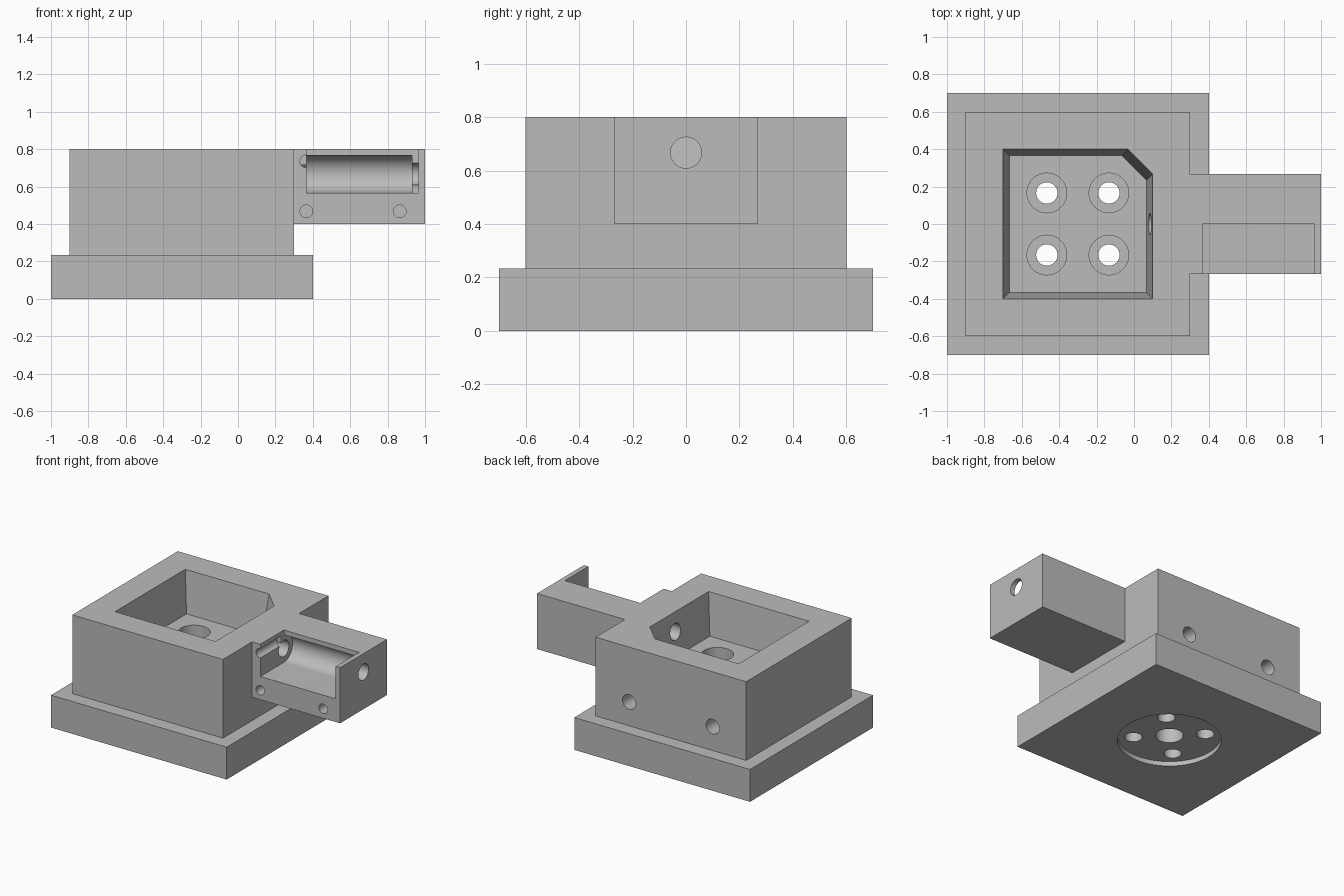
import bpy, bmesh
from math import sin, cos, pi
from mathutils import Vector

cube = bpy.data.objects.get("Cube")
if cube:
    bpy.data.objects.remove(cube, do_unlink=True)

grey = bpy.data.materials.new("plain grey")
grey.use_nodes = True
grey.diffuse_color = (0.5, 0.5, 0.5, 1)
grey.node_tree.nodes["Principled BSDF"].inputs["Base Color"].default_value = (0.5, 0.5, 0.5, 1)


def loft(name, lower, upper):
    """Solid between two matching outlines."""
    bm = bmesh.new()
    a = [bm.verts.new(p) for p in lower]
    b = [bm.verts.new(p) for p in upper]
    bm.faces.new(a)
    bm.faces.new(b)
    n = len(a)
    for i in range(n):
        j = (i + 1) % n
        bm.faces.new((a[i], a[j], b[j], b[i]))
    bmesh.ops.recalc_face_normals(bm, faces=bm.faces)
    mesh = bpy.data.meshes.new(name)
    bm.to_mesh(mesh)
    bm.free()
    mesh.materials.append(grey)
    obj = bpy.data.objects.new(name, mesh)
    bpy.context.collection.objects.link(obj)
    return obj


def box(name, x, y, z):
    ring = [(x[0], y[0]), (x[1], y[0]), (x[1], y[1]), (x[0], y[1])]
    return loft(name, [(*p, z[0]) for p in ring], [(*p, z[1]) for p in ring])


def rod(name, start, end, radius, sides=48):
    """Cylinder between two points along one of the main axes."""
    start, end = Vector(start), Vector(end)
    axis = (end - start).normalized()
    u = axis.orthogonal().normalized()
    v = axis.cross(u)
    ring = [(u * cos(2 * pi * i / sides) + v * sin(2 * pi * i / sides)) * radius
            for i in range(sides)]
    return loft(name, [start + r for r in ring], [end + r for r in ring])


def combine(target, tool, operation="DIFFERENCE"):
    mod = target.modifiers.new("combine", "BOOLEAN")
    mod.operation, mod.solver, mod.object = operation, "EXACT", tool
    bpy.ops.object.select_all(action="DESELECT")
    bpy.context.view_layer.objects.active = target
    target.select_set(True)
    bpy.ops.object.modifier_apply(modifier=mod.name)
    bpy.data.objects.remove(tool, do_unlink=True)


# Solid: base plate, main block and side arm
CX = -0.3
housing = box("mount_housing", (-1, 0.4), (-0.7, 0.7), (0, 0.233))
combine(housing, box("block", (-0.9, 0.3), (-0.6, 0.6), (0.1, 0.8)), "UNION")
combine(housing, box("arm", (0.2, 1), (-0.267, 0.267), (0.4, 0.8)), "UNION")


# Tapered pocket with one clipped corner
def pocket_outline(z, inset):
    h = 0.4 - inset
    clip = 0.132
    ring = [(-h, -h), (h, -h), (h, h - clip), (h - clip, h), (-h, h)]
    return [(CX + px, py, z) for px, py in ring]


slope = 0.0333 / 0.3
combine(housing, loft("pocket", pocket_outline(0.5, 0.0333),
                      pocket_outline(0.9, -0.1 * slope)))

# Round recess and blind centre hole underneath
combine(housing, rod("recess", (CX, 0, -0.1), (CX, 0, 0.0333), 0.337, 96))
combine(housing, rod("centre_hole", (CX, 0, -0.1), (CX, 0, 0.25), 0.09))

# Four counterbored screw holes
for sx in (-1, 1):
    for sy in (-1, 1):
        x, y = CX + sx * 0.166, sy * 0.166
        combine(housing, rod("counterbore", (x, y, 0.133), (x, y, 0.6), 0.106))
        combine(housing, rod("screw_hole", (x, y, -0.1), (x, y, 0.3), 0.057))

# Two blind holes in the back of the block
for sx in (-1, 1):
    x = CX + sx * 0.333
    combine(housing, rod("back_hole", (x, 0.7, 0.405), (x, 0.27, 0.405), 0.053))

# Arm cutout with a rounded trough, then a flat relief by the end wall
ZC, R = 0.667, 0.1
arc = [(R * cos(t), ZC + R * sin(t)) for t in (pi * (i / 24 - 0.5) for i in range(25))]
trough = [(-0.4, ZC - R)] + arc + [(0, 0.9), (-0.4, 0.9)]
combine(housing, loft("trough", [(0.365, *p) for p in trough], [(0.93, *p) for p in trough]))
combine(housing, box("relief", (0.9, 0.965), (-0.4, 0), (ZC - R, 0.9)))

# Long bore from the pocket through the end of the arm
combine(housing, rod("bore", (-0.1, 0, ZC), (1.1, 0, ZC), 0.058))

# Small screw holes in the front of the arm
for x, z in ((0.365, 0.735), (0.365, 0.468), (0.865, 0.468)):
    combine(housing, rod("cover_hole", (x, -0.4, z), (x, -0.03, z), 0.034, 32))

# Smooth round walls, crisp edges
bpy.ops.object.select_all(action="DESELECT")
housing.select_set(True)
bpy.context.view_layer.objects.active = housing
bpy.ops.object.shade_smooth_by_angle(angle=pi / 6)
